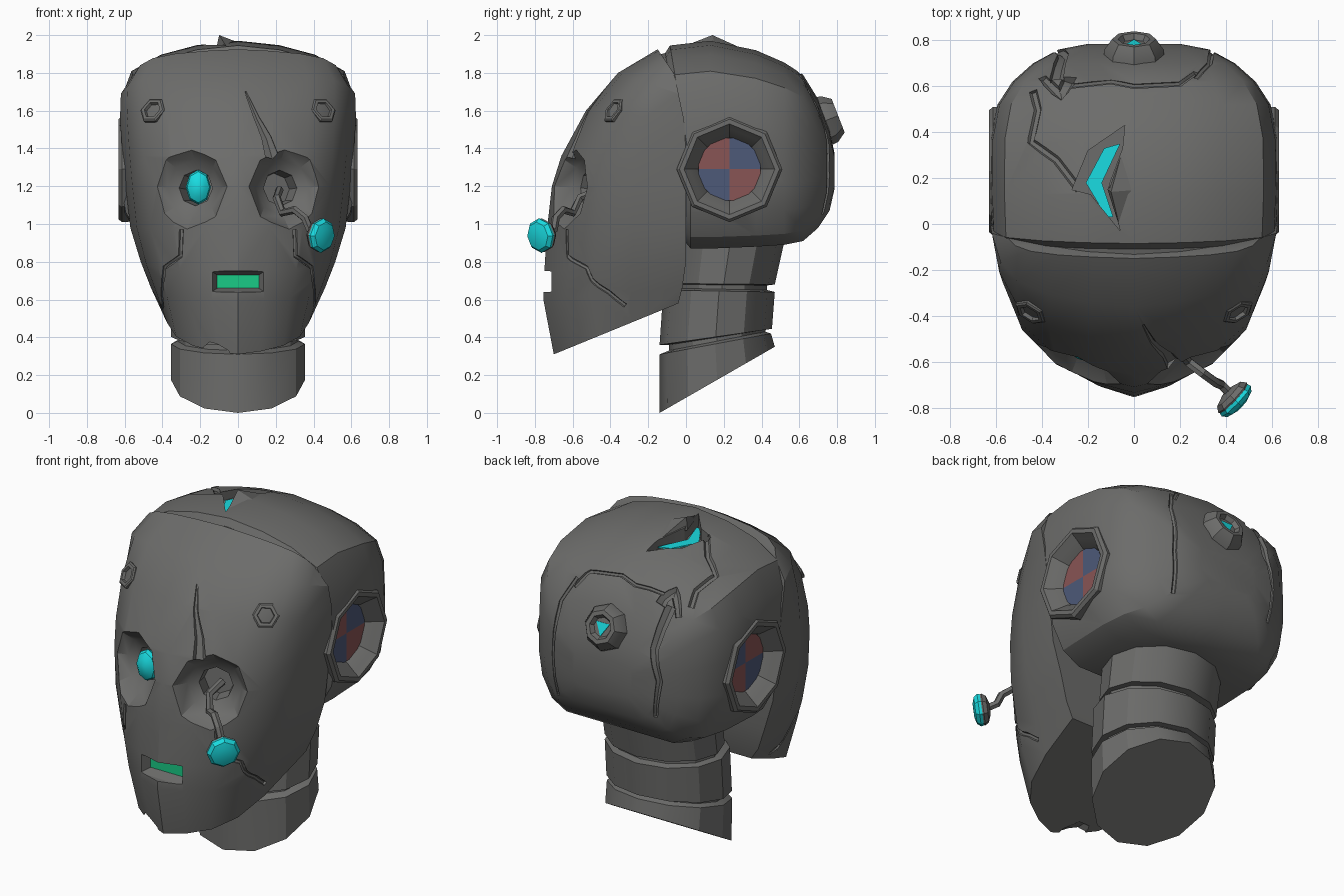
import bpy, bmesh, math
from mathutils import Vector
from mathutils.bvhtree import BVHTree

if "Cube" in bpy.data.objects:
    bpy.data.objects.remove(bpy.data.objects["Cube"])


def material(name, rgb):
    m = bpy.data.materials.new(name)
    m.diffuse_color = (*rgb, 1)
    m.use_nodes = True
    m.node_tree.nodes["Principled BSDF"].inputs["Base Color"].default_value = m.diffuse_color
    return m


GREY = material("dark grey metal", (0.15, 0.15, 0.145))
CYAN = material("cyan glow", (0.01, 0.72, 0.76))
GREEN = material("green glow", (0.01, 0.6, 0.24))
RED = material("dull red", (0.25, 0.09, 0.09))
BLUE = material("dull blue", (0.075, 0.1, 0.19))


def build(name, verts, faces, *mats):
    me = bpy.data.meshes.new(name)
    me.from_pydata([tuple(v) for v in verts], [], faces)
    bm = bmesh.new()
    bm.from_mesh(me)
    bmesh.ops.recalc_face_normals(bm, faces=bm.faces)
    bm.to_mesh(me)
    bm.free()
    ob = bpy.data.objects.new(name, me)
    bpy.context.collection.objects.link(ob)
    for m in mats or (GREY,):
        me.materials.append(m)
    return ob


def loft(name, rings, *mats):
    n, m = len(rings[0]), len(rings)
    faces = [(r * n + i, r * n + (i + 1) % n, (r + 1) * n + (i + 1) % n, (r + 1) * n + i)
             for r in range(m - 1) for i in range(n)]
    faces += [tuple(range(n)), tuple(range((m - 1) * n, m * n))]
    return build(name, [p for r in rings for p in r], faces, *mats)


def lathe(name, profile, center, axis, sides=8, mat=GREY, turn=0.0):
    """Closed turned part; profile is (radius, height along axis)."""
    a = Vector(axis).normalized()
    side = a.cross(Vector((0, 0, 1))).normalized()
    up = side.cross(a)
    rings = []
    for r, h in profile:
        rings.append([Vector(center) + a * h + r * (side * math.cos(t) + up * math.sin(t))
                      for t in (turn + 2 * math.pi * i / sides for i in range(sides))])
    return loft(name, rings, mat)


def prism(name, outline, axis, lo, hi, mat=GREY):
    """Outline pushed along axis: 'y' takes (x, z), 'z' takes (x, y)."""
    f = (lambda a, b, h: (a, h, b)) if axis == 'y' else (lambda a, b, h: (a, b, h))
    return loft(name, [[f(a, b, h) for a, b in outline] for h in (lo, hi)], mat)


def to_mesh(ob):
    dg = bpy.context.evaluated_depsgraph_get()
    return bpy.data.meshes.new_from_object(ob.evaluated_get(dg))


def cut(ob, cutter, keep=False):
    mod = ob.modifiers.new("cut", 'BOOLEAN')
    mod.operation, mod.solver, mod.object = 'DIFFERENCE', 'EXACT', cutter
    mod.use_self = True
    me = to_mesh(ob)
    ob.modifiers.clear()
    ob.data = me
    cutter.hide_render = True
    if not keep:
        bpy.data.objects.remove(cutter)


def tube(name, pts, radii):
    cu = bpy.data.curves.new(name, 'CURVE')
    cu.dimensions, cu.bevel_depth, cu.bevel_resolution = '3D', 1.0, 1
    cu.use_fill_caps = True
    sp = cu.splines.new('POLY')
    sp.points.add(len(pts) - 1)
    for p, co, r in zip(sp.points, pts, radii):
        p.co, p.radius = (*co, 1), r
    ob = bpy.data.objects.new(name, cu)
    bpy.context.collection.objects.link(ob)
    me = to_mesh(ob)
    bpy.data.objects.remove(ob)
    ob = bpy.data.objects.new(name, me)
    bpy.context.collection.objects.link(ob)
    me.materials.clear()
    me.materials.append(GREY)
    return ob


def surface(tree, a, b, view):
    start, d = {'front': ((a, -3, b), (0, 1, 0)), 'back': ((a, 3, b), (0, -1, 0)),
                'top': ((a, b, 4), (0, 0, -1))}[view]
    return tree.ray_cast(Vector(start), Vector(d))[:2]


def groove(ob, tree, path, view, r0=0.013, r1=0.013):
    """Panel line or crack that follows the shell."""
    pts = []
    for (a, b), (c, d) in zip(path, path[1:]):
        pts += [(a + (c - a) * k / 4, b + (d - b) * k / 4) for k in range(4)]
    pts.append(path[-1])
    hits = [h for h in (surface(tree, a, b, view)[0] for a, b in pts) if h]
    n = len(hits) - 1
    cut(ob, tube("groove_cutter", hits, [r0 + (r1 - r0) * i / n for i in range(n + 1)]))


def tree_of(ob):
    return BVHTree.FromPolygons([v.co for v in ob.data.vertices],
                                [tuple(p.vertices) for p in ob.data.polygons])


# face shell: rows of (centre z, side z, front y, half width, back y)
COLS = [(0, 0), (.3, .06), (.6, .17), (.82, .35), (.94, .62), (1, 1)]
ROWS = [(.31, .58, -.70, .40, -.04), (.60, .66, -.755, .46, -.02), (.75, .80, -.75, .515, 0),
        (.98, .98, -.735, .57, 0), (1.2, 1.2, -.71, .595, 0), (1.36, 1.36, -.66, .61, 0),
        (1.60, 1.55, -.53, .625, -.01), (1.80, 1.69, -.36, .62, -.04), (1.925, 1.79, -.15, .55, -.06)]
rings = []
for zc, zs, yf, w, yb in ROWS:
    half = [(u * w, yf + (yb - yf) * s, zc + (zs - zc) * s) for u, s in COLS]
    rings.append([(-x, y, z) for x, y, z in half[:0:-1]] + half)
face = loft("face_shell", rings)
face_tree = tree_of(face)

# skull shell: arched sections of (y, half width, top z, bottom z)
ARCH = [(0, 1), (.35, .965), (.65, .89), (.9, .76), (.985, .55), (1, .2), (1, -.2),
        (.96, -.55), (.84, -.86), (.66, -1), (0, -1)]
SECTIONS = [(-.2, .57, 1.88, .92), (-.11, .59, 1.905, .9), (-.085, .62, 1.945, .87),
            (.13, .627, 1.97, .87), (.37, .625, 1.92, .88), (.52, .595, 1.855, .89),
            (.62, .53, 1.79, .91), (.70, .44, 1.66, .98), (.76, .33, 1.5, 1.07), (.785, .2, 1.38, 1.18)]
rings = []
for y, w, zt, zb in SECTIONS:
    half = []
    for u, v in ARCH:
        z = 1.3 + v * (zt - 1.3 if v > 0 else 1.3 - zb)
        half.append((u * w, y + (.11 * (1 - max(v, 0)) if y < 0 else 0), z))
    rings.append(half + [(-x, yy, z) for x, yy, z in half[-2:0:-1]])
skull = loft("skull_shell", rings)
skull_tree = tree_of(skull)

# neck: tilted bands of (front y, back y, front z, back z, half width)
rings = []
for y0, y1, z0, z1, rx in [(-.14, .47, 0, .35, .355), (-.14, .45, .31, .42, .355),
                           (-.09, .42, .33, .43, .32), (-.09, .42, .36, .44, .32),
                           (-.14, .455, .36, .445, .355), (-.12, .47, .65, .64, .355),
                           (-.05, .43, .66, .65, .32), (-.05, .43, .68, .675, .32),
                           (-.07, .47, .685, .68, .345), (-.05, .53, .93, .95, .345)]:
    ring = []
    for i in range(12):
        t = 2 * math.pi * i / 12
        k = (1 - math.cos(t)) / 2
        ring.append((rx * math.sin(t), y0 + (y1 - y0) * k, z0 + (z1 - z0) * k))
    rings.append(ring)
loft("neck", rings)

# ears: cut opening, bevelled ring and quartered disc
for s, tag in ((1, "right"), (-1, "left")):
    c, axis = (0, .23, 1.29), (s, 0, 0)
    cutter = lathe("ear_cutter", [(.25, .52), (.25, .8)], c, axis)
    cut(face, cutter, True)
    cut(skull, cutter)
    lathe(tag + "_ear_ring", [(.165, .52), (.275, .52), (.28, .615), (.265, .632), (.24, .632),
                              (.215, .60), (.175, .555), (.165, .53)], c, axis)
    verts = [(s * .552, .23, 1.29)]
    for i in range(16):
        r = .178 * (1 if i % 2 else math.cos(math.pi / 8))
        verts.append((s * .552, .23 + r * math.cos(i * math.pi / 8), 1.29 + r * math.sin(i * math.pi / 8)))
    disc = build(tag + "_ear_disc", verts, [(0, i + 1, (i + 1) % 16 + 1) for i in range(16)], BLUE, RED)
    for p in disc.data.polygons:
        p.material_index = int((p.center.y - .23) * (p.center.z - 1.29) < 0)

# eye sockets
for s in (1, -1):
    cut(face, lathe("socket_cutter", [(.085, -.2), (.095, -.115), (.15, -.085), (.24, .01), (.28, .15)],
                    (s * .265, -.63, 1.2), (s * .36, -.92, .08)))

# glowing eye
eye = [(.07 * math.sin(t), .05 * math.cos(t)) for t in (.15, .6, 1.1, 1.57, 2.2, 2.9)]
ob = lathe("glowing_eye", eye, (0, 0, 0), (0, -1, 0), 8, CYAN)
ob.scale, ob.location = (.95, 1, 1.32), (-.21, -.545, 1.195)

# dangling eye with its cable
tube("eye_cable", [(.22, -.46, 1.18), (.205, -.56, 1.14), (.235, -.60, 1.06), (.30, -.65, 1.075),
                   (.355, -.69, 1.03), (.38, -.70, .97), (.43, -.75, .94)], [.022] * 7)
spot, aim = (.435, -.762, .94), (.72, -.68, -.12)
lathe("loose_eye_back", [(.03, -.045), (.075, -.03), (.09, -.008), (.085, .005)], spot, aim)
lathe("loose_eye_lens", [(.088, 0), (.092, .015), (.075, .035), (.04, .045)], spot, aim, 8, CYAN)

# mouth slot
slot = [[(a * w, y, .695 + b * h) for a, b in ((-1, -1), (1, -1), (1, 1), (-1, 1))]
        for y, w, h in ((-.9, .14, .055), (-.72, .14, .055), (-.66, .108, .034))]
cut(face, loft("mouth_cutter", slot))
prism("mouth_light", [(-.11, .66), (.11, .66), (.11, .73), (-.11, .73)], 'y', -.664, -.658, GREEN)

# chipped chin
cut(face, prism("chin_cutter", [(-.18, .35), (-.15, .375), (-.11, .365), (-.05, .33), (-.03, .28), (-.18, .28)],
                'y', -.9, -.58))

# cheek seams, brow crack and brow bolts
for s in (1, -1):
    groove(face, face_tree, [(s * x, z) for x, z in ((.30, .97), (.305, .83), (.39, .77), (.405, .64), (.40, .5))],
           'front')
    p, n = surface(face_tree, s * .45, 1.6, 'front')
    lathe("brow_bolt", [(.072, -.03), (.075, .006), (.066, .012), (.048, .012), (.042, -.004)], p, n, 6)
groove(face, face_tree, [(.04, 1.70), (.10, 1.56), (.15, 1.46), (.18, 1.36)], 'front', .005, .04)

# skull seams and cracks
groove(skull, skull_tree, [(-.28, .6), (-.1, .62), (0, .6), (.2, .61), (.27, .66)], 'top')
groove(skull, skull_tree, [(.27, 1.73), (.33, 1.6), (.345, 1.3), (.33, 1.05)], 'back')
groove(skull, skull_tree, [(-.24, .15), (-.34, .28), (-.45, .36), (-.42, .5), (-.44, .58)], 'top', .018, .018)
groove(skull, skull_tree, [(-.40, .64), (-.32, .56), (-.28, .64)], 'top', .02, .035)
groove(skull, skull_tree, [(-.34, 1.72), (-.31, 1.5), (-.35, 1.32), (-.32, 1.1)], 'back', .035, .012)

# torn opening on top with glow and raised lip
cut(skull, prism("wound_cutter", [(-.04, .43), (-.2, .32), (-.27, .15), (-.19, .13), (-.06, -.03), (-.11, .17),
                                  (-.05, .33)], 'z', 1.87, 2.2))
prism("wound_glow", [(-.06, .35), (-.13, .33), (-.21, .18), (-.12, .03), (-.09, .03), (-.14, .18)],
      'z', 1.885, 1.893, CYAN)
build("torn_lip", [(-.055, -.04, 1.93), (-.115, .15, 1.93), (-.045, .34, 1.91), (.03, .15, 1.95), (-.1, .14, 2.0)],
      [(0, 1, 2, 3), (0, 1, 4), (1, 2, 4), (2, 3, 4), (3, 0, 4)])

# rear socket with triangular light
rear, tilt = (0, .745, 1.55), (0, .93, .36)
lathe("rear_socket", [(.135, -.06), (.13, .015), (.095, .065), (.07, .065), (.055, .04)], rear, tilt)
lathe("rear_light", [(.05, .038), (.05, .045)], rear, tilt, 3, CYAN, -math.pi / 2)

# smooth shading with sharp edges kept
bpy.ops.object.select_all(action='DESELECT')
for ob in bpy.context.scene.objects:
    ob.select_set(True)
    bpy.context.view_layer.objects.active = ob
bpy.ops.object.shade_smooth_by_angle(angle=math.radians(30))
